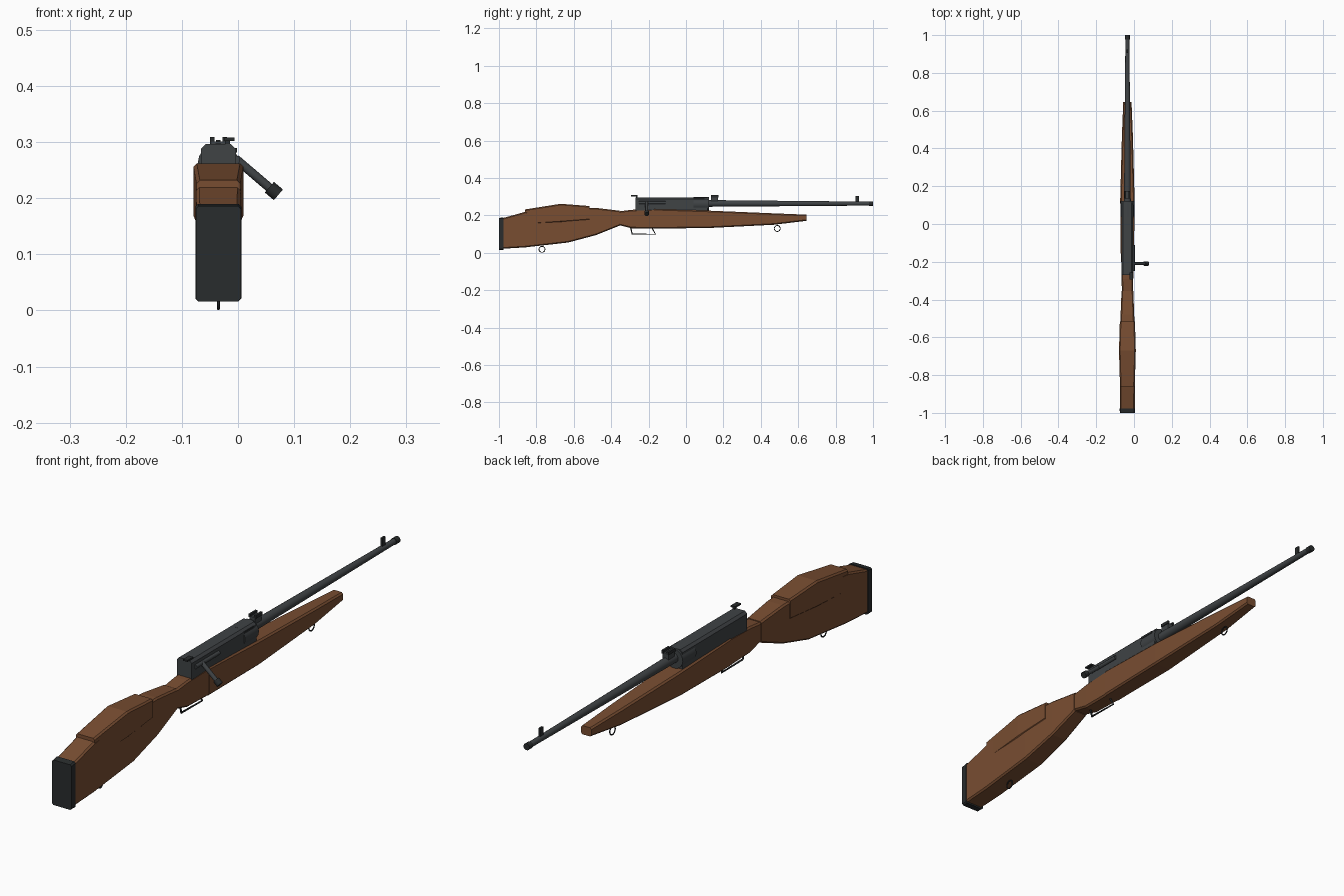
import bpy, bmesh, math
from mathutils import Vector

if "Cube" in bpy.data.objects:
    bpy.data.objects.remove(bpy.data.objects["Cube"])

CX = -0.035  # centre plane of the rifle


def material(name, col):
    m = bpy.data.materials.new(name)
    m.diffuse_color = (*col, 1)
    m.use_nodes = True
    m.node_tree.nodes["Principled BSDF"].inputs["Base Color"].default_value = m.diffuse_color
    return m


WOOD = material("wood", (0.19, 0.075, 0.031))
STEEL = material("steel", (0.05, 0.056, 0.06))
DARK = material("dark", (0.022, 0.025, 0.026))


def make(name, bm, mat, smooth=False):
    bmesh.ops.recalc_face_normals(bm, faces=bm.faces[:])
    me = bpy.data.meshes.new(name)
    bm.to_mesh(me)
    bm.free()
    me.materials.append(mat)
    ob = bpy.data.objects.new(name, me)
    bpy.context.collection.objects.link(ob)
    if smooth:
        bpy.context.view_layer.objects.active = ob
        ob.select_set(True)
        bpy.ops.object.shade_smooth_by_angle(angle=math.radians(35))
        ob.select_set(False)
    return ob


def loft(name, stations, mat, c=0.006, top=None):
    """Chamfered rectangles (y, z low, z high, half width) joined along y."""
    bm = bmesh.new()
    t = top or c
    rings = []
    for y, lo, hi, w in stations:
        pts = [(-w + c, lo), (w - c, lo), (w, lo + c), (w, hi - t),
               (w - t, hi), (-w + t, hi), (-w, hi - t), (-w, lo + c)]
        rings.append([bm.verts.new((CX + x, y, z)) for x, z in pts])
    for a, b in zip(rings, rings[1:]):
        for i in range(8):
            j = (i + 1) % 8
            bm.faces.new((a[i], a[j], b[j], b[i]))
    bm.faces.new(rings[0])
    bm.faces.new(rings[-1])
    return make(name, bm, mat)


def rod(name, a, b, r1, r2, mat, n=16):
    a, b = Vector(a), Vector(b)
    bm = bmesh.new()
    bmesh.ops.create_cone(bm, cap_ends=True, segments=n, radius1=r1, radius2=r2,
                          depth=(b - a).length)
    bm.transform((b - a).to_track_quat('Z', 'Y').to_matrix().to_4x4())
    bmesh.ops.translate(bm, vec=(a + b) / 2, verts=bm.verts[:])
    return make(name, bm, mat, True)


def box(name, x, y, z, mat):
    bm = bmesh.new()
    bmesh.ops.create_cube(bm, size=1)
    for v in bm.verts:
        v.co = [(r[0] + r[1]) / 2 + k * (r[1] - r[0]) for r, k in zip((x, y, z), v.co)]
    return make(name, bm, mat)


def wire(name, pts, r, mat, cyclic=False):
    cu = bpy.data.curves.new(name, 'CURVE')
    cu.dimensions = '3D'
    cu.bevel_depth = r
    cu.bevel_resolution = 1
    cu.use_fill_caps = True
    sp = cu.splines.new('POLY')
    sp.points.add(len(pts) - 1)
    for p, (y, z) in zip(sp.points, pts):
        p.co = (CX, y, z, 1)
    sp.use_cyclic_u = cyclic
    cu.materials.append(mat)
    ob = bpy.data.objects.new(name, cu)
    bpy.context.collection.objects.link(ob)


# Wooden stock
loft("butt_stock", [(-0.978, 0.022, 0.186, 0.039), (-0.86, 0.029, 0.219, 0.040),
                    (-0.63, 0.055, 0.243, 0.041), (-0.48, 0.095, 0.240, 0.036),
                    (-0.355, 0.145, 0.225, 0.031)], WOOD)
loft("cheek_piece", [(-0.86, 0.150, 0.232, 0.039), (-0.67, 0.163, 0.262, 0.0445),
                     (-0.515, 0.175, 0.250, 0.040)], WOOD)
loft("grip", [(-0.355, 0.147, 0.222, 0.029), (-0.29, 0.131, 0.230, 0.031),
              (-0.17, 0.129, 0.234, 0.033)], WOOD)
loft("fore_stock", [(-0.17, 0.129, 0.235, 0.035), (0.13, 0.133, 0.225, 0.038),
                    (0.47, 0.150, 0.211, 0.029), (0.645, 0.171, 0.204, 0.022)], WOOD)
loft("butt_pad", [(-1.0, 0.016, 0.186, 0.040), (-0.976, 0.016, 0.190, 0.041)], DARK, 0.005)

# Receiver, bolt and barrel
loft("receiver", [(-0.27, 0.222, 0.297, 0.031), (0.115, 0.222, 0.297, 0.031)],
     STEEL, 0.004, 0.009)
rod("receiver_ring", (CX, 0.04, 0.261), (CX, 0.122, 0.261), 0.037, 0.037, STEEL)
box("ejection_port", (-0.012, -0.002), (0.04, 0.10), (0.281, 0.289), DARK)
rod("bolt", (-0.004, -0.25, 0.268), (-0.004, -0.11, 0.268), 0.008, 0.008, STEEL, 12)
rod("bolt_handle", (-0.004, -0.21, 0.270), (0.058, -0.21, 0.217), 0.008, 0.008, STEEL, 12)
rod("bolt_knob", (0.056, -0.21, 0.2195), (0.072, -0.21, 0.206), 0.0125, 0.0125, DARK, 12)
rod("barrel", (CX, 0.11, 0.264), (CX, 0.985, 0.263), 0.018, 0.0105, STEEL)
rod("muzzle", (CX, 0.978, 0.263), (CX, 1.0, 0.263), 0.0125, 0.0125, DARK)

# Sights and safety lever
box("front_sight", (CX - 0.004, CX + 0.004), (0.905, 0.924), (0.27, 0.304), DARK)
box("rear_sight_base", (CX - 0.012, CX + 0.012), (0.135, 0.172), (0.275, 0.301), STEEL)
for side, x in (("left", -0.046), ("right", -0.024)):
    box("rear_sight_" + side, (x - 0.004, x + 0.004), (0.135, 0.175), (0.297, 0.309), DARK)
box("safety_lever", (-0.024, -0.006), (-0.293, -0.258), (0.302, 0.308), DARK)
box("safety_post", (-0.022, -0.014), (-0.268, -0.258), (0.29, 0.304), DARK)

# Trigger guard and sling rings
wire("trigger_guard", [(-0.296, 0.136), (-0.288, 0.101), (-0.163, 0.099), (-0.182, 0.134)],
     0.004, DARK)
for name, y, z, r in (("front", 0.488, 0.130, 0.016), ("rear", -0.77, 0.0185, 0.016)):
    ring = [(y + r * math.cos(i * math.tau / 20), z + r * math.sin(i * math.tau / 20))
            for i in range(20)]
    wire(name + "_sling_ring", ring, 0.0025, DARK, True)
